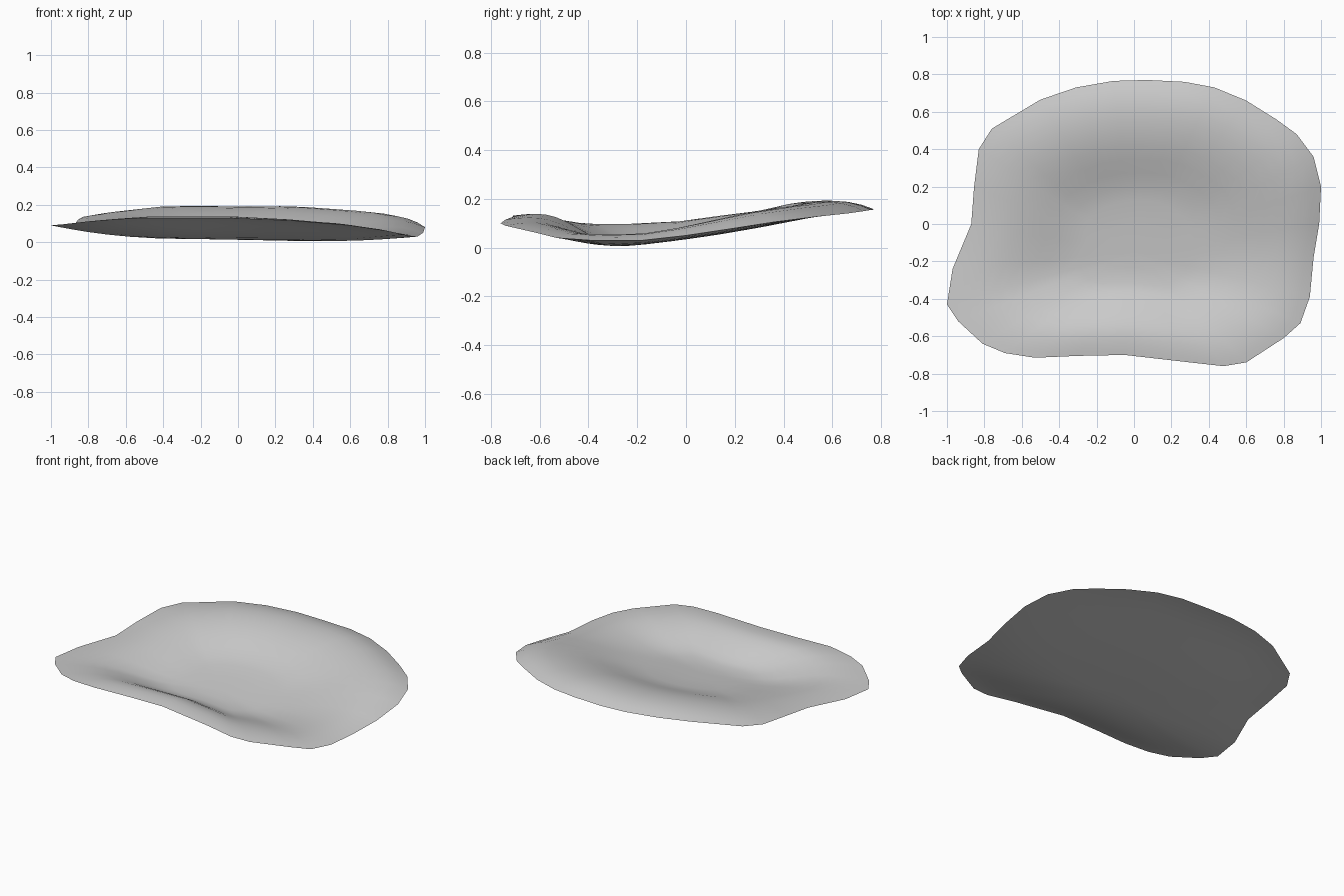
import bpy, bmesh, math
from mathutils import Vector

cube = bpy.data.objects.get("Cube")
if cube:
    bpy.data.objects.remove(cube, do_unlink=True)

# Wavy rim, clockwise from the back: x, y, z
RIM = [(.07, .77, .155), (.27, .76, .155), (.43, .73, .15), (.6, .66, .14), (.76, .56, .13),
       (.87, .48, .12), (.96, .36, .105), (1, .2, .08), (.99, 0, .05), (.96, -.18, .03),
       (.94, -.39, .03), (.89, -.53, .04), (.8, -.61, .06), (.6, -.74, .09), (.48, -.76, .1),
       (.3, -.74, .115), (-.05, -.7, .13), (-.3, -.705, .13), (-.53, -.715, .13),
       (-.69, -.69, .12), (-.81, -.64, .11), (-.94, -.52, .095), (-1, -.43, .09),
       (-.97, -.24, .09), (-.87, 0, .1), (-.855, .2, .12), (-.83, .4, .135),
       (-.76, .51, .145), (-.5, .665, .165), (-.31, .73, .165), (-.11, .765, .16)]
CENTRE = Vector((0, -.15))
CREST = .83


def clamp(value, low, high):
    return max(low, min(high, value))


def smooth(value):
    value = clamp(value, 0, 1)
    return value * value * (3 - 2 * value)


def base_height(x, y):
    """Sagging body: steep at the front, long gentle rise to the back."""
    d = y + .25
    rise = .1 * d + .05 * d * d if d > 0 else .4 * d * d
    return .011 + rise - .015 * x


def under_height(point, edge_z, t):
    blend = t ** 4
    return base_height(*point) * (1 - blend) + edge_z * blend


def upper_height(point, edge, t):
    """Shallow hollow, raised crest, then a lip rolling down to the edge."""
    lift = clamp(.018 + .014 * edge[0] + .02 * edge[1], .008, .038)
    crest_z = edge[2] + lift
    if t > CREST:
        s = (t - CREST) / (1 - CREST)
        return crest_z - lift * s * s
    blend = smooth((t - .3) / (CREST - .3))
    return (base_height(*point) + .014) * (1 - blend) + crest_z * blend


def add_ring(bm, t, height):
    ring = []
    for edge in RIM:
        point = CENTRE.lerp(Vector(edge[:2]), t)
        ring.append(bm.verts.new((*point, height(point, edge, t))))
    return ring


def bridge(bm, outer, inner):
    count = len(outer)
    for i in range(count):
        j = (i + 1) % count
        bm.faces.new((outer[i], outer[j], inner[j], inner[i]))


def add_skin(bm, edge_ring, steps, height, middle_z):
    """Concentric rings from the shared edge to a middle point."""
    last = edge_ring
    for t in steps:
        ring = add_ring(bm, t, height)
        bridge(bm, last, ring)
        last = ring
    middle = bm.verts.new((*CENTRE, middle_z))
    for i, vert in enumerate(last):
        bm.faces.new((vert, last[(i + 1) % len(last)], middle))


# Closed shell: upper hollow and underside share one thin edge
bm = bmesh.new()
edge_ring = [bm.verts.new(p) for p in RIM]
middle_z = base_height(*CENTRE)
add_skin(bm, edge_ring, (.95, .89, CREST, .77, .7, .62, .54, .46, .38, .3, .15),
         upper_height, middle_z + .014)
add_skin(bm, edge_ring, (.95, .88, .8, .7, .58, .44, .3, .15),
         lambda p, e, t: under_height(p, e[2], t), middle_z)
bmesh.ops.recalc_face_normals(bm, faces=bm.faces)
mesh = bpy.data.meshes.new("shallow_dish")
bm.to_mesh(mesh)
bm.free()
dish = bpy.data.objects.new("shallow_dish", mesh)
bpy.context.collection.objects.link(dish)

# Plain grey surface
grey = bpy.data.materials.new("light_grey")
grey.use_nodes = True
colour = (.6, .6, .6, 1)
grey.diffuse_color = colour
grey.node_tree.nodes["Principled BSDF"].inputs["Base Color"].default_value = colour
mesh.materials.append(grey)

bpy.context.view_layer.objects.active = dish
dish.select_set(True)
bpy.ops.object.shade_smooth_by_angle(angle=math.radians(50))
